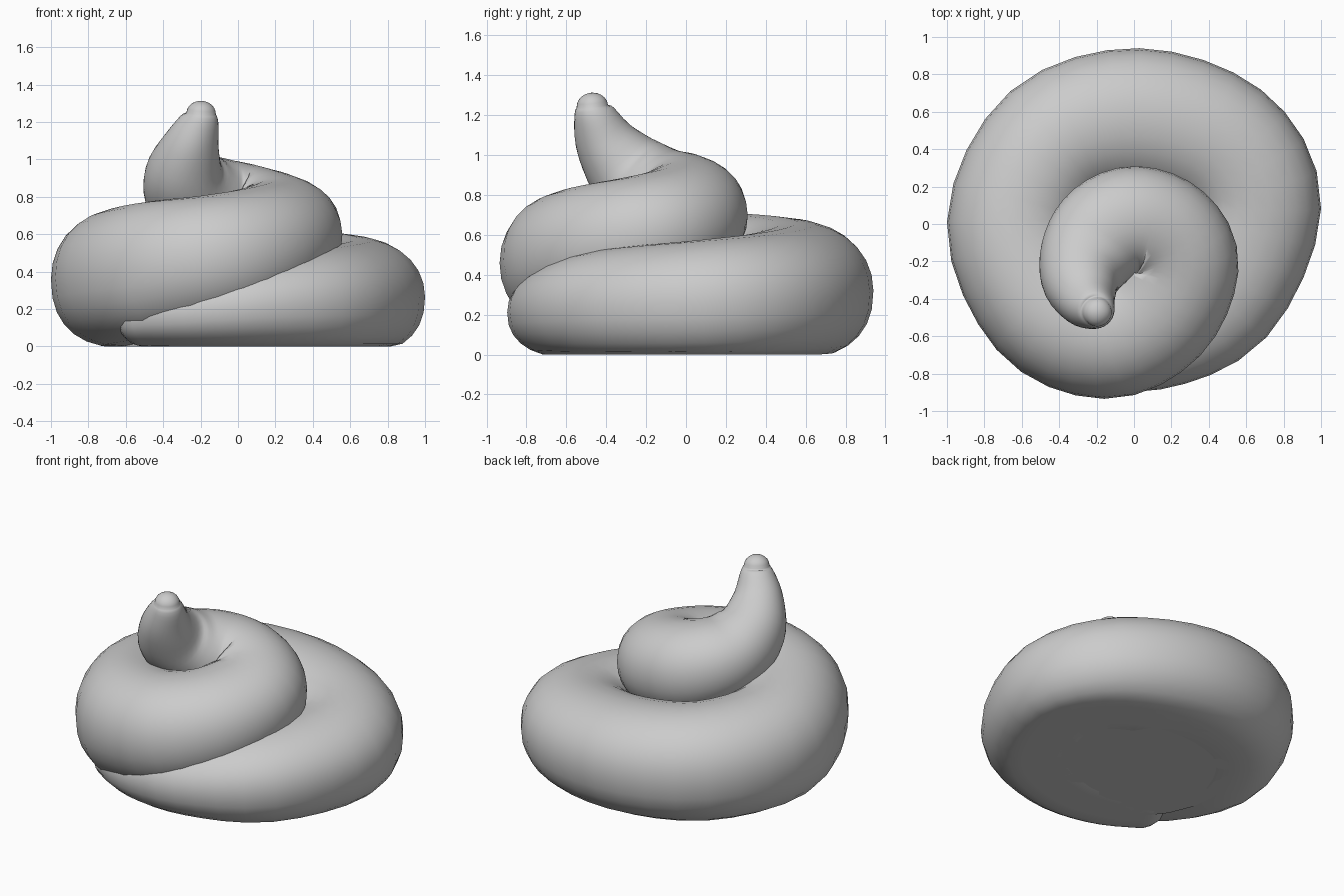
import bpy, bmesh, math
from mathutils import Vector

if "Cube" in bpy.data.objects:
    bpy.data.objects.remove(bpy.data.objects["Cube"])

# Coil path: x, y, z, half width, half height
PATH = [
    (-0.46, -0.43, 0.15, 0.28, 0.16),
    (-0.22, -0.52, 0.18, 0.33, 0.20),
    (0.08, -0.54, 0.22, 0.35, 0.245),
    (0.45, -0.37, 0.245, 0.35, 0.285),
    (0.64, 0.09, 0.265, 0.36, 0.31),
    (0.46, 0.42, 0.29, 0.37, 0.325),
    (0.02, 0.56, 0.32, 0.38, 0.34),
    (-0.42, 0.43, 0.34, 0.37, 0.355),
    (-0.63, 0.00, 0.36, 0.37, 0.365),
    (-0.455, -0.43, 0.405, 0.37, 0.37),
    (-0.15, -0.575, 0.46, 0.36, 0.35),
    (0.11, -0.46, 0.53, 0.345, 0.325),
    (0.225, -0.22, 0.60, 0.335, 0.30),
    (0.16, -0.06, 0.65, 0.315, 0.29),
    (0.00, 0.01, 0.70, 0.30, 0.285),
    (-0.15, -0.04, 0.755, 0.285, 0.265),
    (-0.245, -0.16, 0.82, 0.26, 0.235),
    (-0.285, -0.29, 0.92, 0.215, 0.21),
    (-0.255, -0.40, 1.06, 0.16, 0.155),
    (-0.205, -0.46, 1.20, 0.105, 0.105),
    (-0.197, -0.47, 1.245, 0.078, 0.078),
]
SIDES, STEPS = 28, 4


def catmull(a, b, c, d, t):
    return tuple(0.5 * (2 * q + (r - p) * t + (2 * p - 5 * q + 4 * r - s) * t * t
                        + (3 * q - p - 3 * r + s) * t ** 3)
                 for p, q, r, s in zip(a, b, c, d))


# Smooth samples along the path
samples = []
n = len(PATH)
for i in range(n - 1):
    a, d = PATH[max(i - 1, 0)], PATH[min(i + 2, n - 1)]
    for k in range(STEPS):
        samples.append(catmull(a, PATH[i], PATH[i + 1], d, k / STEPS))
samples.append(PATH[-1])


def frame(i):
    p = Vector(samples[max(i - 1, 0)][:3])
    q = Vector(samples[min(i + 1, len(samples) - 1)][:3])
    t = (q - p).normalized()
    side = t.cross(Vector((0, 0, 1))).normalized()
    return t, side, side.cross(t)


def soften(v, e):
    return math.copysign(abs(v) ** e, v)


# Coil: swept, slightly squared oval with rounded ends, flattened on the ground
bm = bmesh.new()
rings = []


def add_ring(i, scale=1.0, shift=0.0):
    x, y, z, w, h = samples[i]
    t, side, up = frame(i)
    c = Vector((x, y, z)) + t * shift
    ring = []
    for k in range(SIDES):
        ang = 2 * math.pi * k / SIDES
        e = 0.86 if z < 0.42 and ang > math.pi else 0.96
        v = (c + side * (w * scale * soften(math.cos(ang), e))
             + up * (h * scale * soften(math.sin(ang), e)))
        v.z = max(v.z, 0)
        ring.append(bm.verts.new(v))
    rings.append(ring)


last = len(samples) - 1
for k in (5, 4, 3, 2, 1):
    ang = k * math.pi / 11
    add_ring(0, math.cos(ang), -samples[0][4] * math.sin(ang))
for i in range(last + 1):
    add_ring(i)
for k in (1, 2, 3, 4, 5):
    ang = k * math.pi / 11
    add_ring(last, math.cos(ang), 0.068 * math.sin(ang))
for r0, r1 in zip(rings, rings[1:]):
    for k in range(SIDES):
        j = (k + 1) % SIDES
        bm.faces.new((r0[k], r0[j], r1[j], r1[k]))
bm.faces.new(rings[0])
bm.faces.new(rings[-1])
bmesh.ops.recalc_face_normals(bm, faces=bm.faces)
for f in bm.faces:
    f.smooth = True
mesh = bpy.data.meshes.new("coil")
bm.to_mesh(mesh)
bm.free()
coil = bpy.data.objects.new("coil", mesh)
bpy.context.collection.objects.link(coil)

# Flat underside closing the middle of the coil
bpy.ops.mesh.primitive_cylinder_add(vertices=24, radius=0.62, depth=0.1, location=(0, 0, 0.05))
bpy.context.object.name = "underside"
